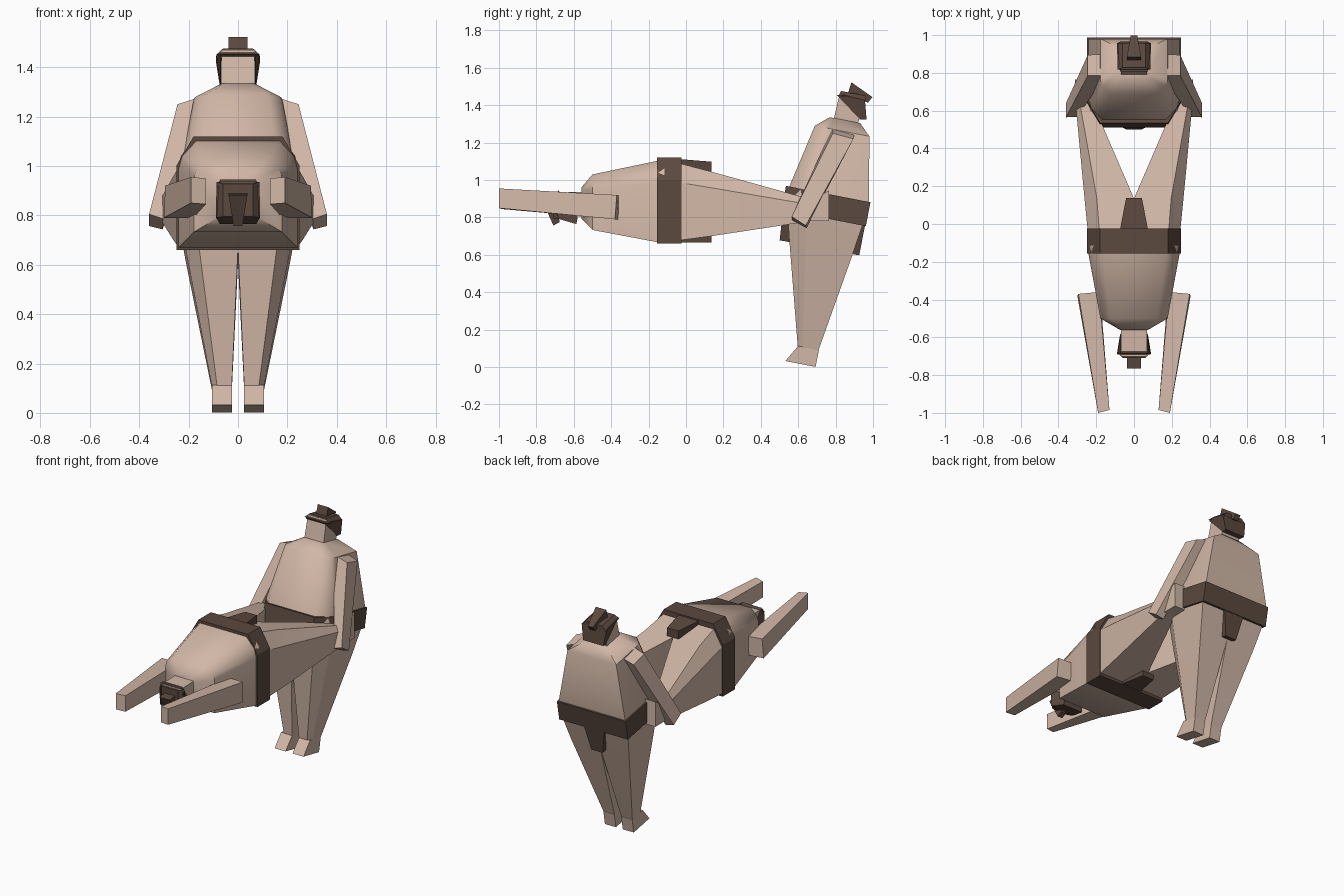
import bpy, bmesh, math

if "Cube" in bpy.data.objects:
    bpy.data.objects.remove(bpy.data.objects["Cube"])


def material(name, rgb):
    m = bpy.data.materials.new(name)
    m.diffuse_color = (*rgb, 1)
    m.use_nodes = True
    m.node_tree.nodes["Principled BSDF"].inputs["Base Color"].default_value = m.diffuse_color
    return m


SKIN = material("skin", (0.64, 0.475, 0.385))
DARK = material("dark brown", (0.105, 0.066, 0.049))


def loft(name, rings, mat, angle=0):
    """Skin a closed solid through rings of equal point count."""
    bm = bmesh.new()
    vs = [[bm.verts.new(p) for p in r] for r in rings]
    n = len(vs[0])
    for a, b in zip(vs, vs[1:]):
        for i in range(n):
            j = (i + 1) % n
            bm.faces.new((a[i], a[j], b[j], b[i]))
    bm.faces.new(vs[0])
    bm.faces.new(vs[-1])
    bmesh.ops.recalc_face_normals(bm, faces=bm.faces)
    me = bpy.data.meshes.new(name)
    bm.to_mesh(me)
    bm.free()
    me.materials.append(mat)
    ob = bpy.data.objects.new(name, me)
    bpy.context.collection.objects.link(ob)
    if angle:
        bpy.ops.object.select_all(action='DESELECT')
        ob.select_set(True)
        bpy.context.view_layer.objects.active = ob
        bpy.ops.object.shade_smooth_by_angle(angle=math.radians(angle))
    return ob


def standing(x, f, h):      # f = towards the chest, h = along the body
    a = math.radians(11)
    c, s = math.cos(a), math.sin(a)
    return (x, 0.585 - c * f + s * h, 0.022 + s * f + c * h)


def lying(x, f, h):
    return (x, 0.765 - h, 0.89 + f)


def rect(x0, x1, f0, f1):
    return [(x0, f0), (x1, f0), (x1, f1), (x0, f1)]


def belly(w, front, back, h):       # square back, rounded front
    half = [(w, back), (w, front * 0.45), (w * 0.94, front * 0.7), (w * 0.7, front)]
    return [(x, f, h) for x, f in half] + [(-x, f, h) for x, f in half[::-1]]


def figure(tag, T, thigh, foot_shift, arm_rings):
    def part(name, rings, mat, angle=0):
        return loft(tag + "_" + name, [[T(*p) for p in r] for r in rings], mat, angle)

    def slab(name, sections, mat):   # sections: half width, f0, f1, h
        part(name, [[(x, f, h) for x, f in rect(-w, w, a, b)] for w, a, b, h in sections], mat)

    # torso
    part("torso", [belly(0.245, 0.22, -0.22, 0.88), belly(0.24, 0.21, -0.22, 0.93),
                   belly(0.178, 0.14, -0.157, 1.265), belly(0.075, 0.07, -0.095, 1.325)], SKIN, 49)
    # belt with chamfered front corners and two flaps
    outline = [(0.25, -0.23), (0.25, 0.11), (0.18, 0.23), (-0.18, 0.23), (-0.25, 0.11), (-0.25, -0.23)]
    part("belt", [[(x, f, h) for x, f in outline] for h in (0.79, 0.92)], DARK)
    slab("front_flap", [(0.042, 0.12, 0.208, 0.628), (0.075, 0.16, 0.222, 0.80)], DARK)
    slab("back_flap", [(0.042, -0.225, -0.17, 0.63), (0.075, -0.225, -0.19, 0.80)], DARK)
    # head, hair and topknot
    slab("head", [(0.07, -0.085, 0.048, 1.31), (0.067, -0.085, 0.042, 1.465)], SKIN)
    hair = [[(-w, 0.056, 1.448), (-w, -0.09, 1.344), (-w, -0.125, 1.351), (-w, -0.097, 1.45),
             (-w, 0.02, 1.455)] for w in (0.09, -0.09)]
    for ring in hair:                # slimmer towards the brow and nape
        for i, k in enumerate((0.8, 0.78, 0.82, 1, 0.97)):
            x, f, h = ring[i]
            ring[i] = (x * k, f, h)
    part("hair", hair, DARK)
    slab("hair_crown", [(0.087, -0.1, 0.045, 1.448), (0.06, -0.095, 0.038, 1.474)], DARK)
    part("topknot", [[(-0.038, -0.0, 1.465), (0.038, -0.0, 1.465), (0.038, -0.008, 1.53), (-0.038, -0.008, 1.53)],
                     [(-0.018, -0.115, 1.44), (0.018, -0.115, 1.44), (0.018, -0.133, 1.474), (-0.018, -0.133, 1.474)]], DARK)

    for side, s in (("left", 1), ("right", -1)):
        # leg: chamfered thigh tapering to the ankle, then a foot
        def leg_ring(x0, x1, f0, f1, h):
            pts = [(x0, f0), (x1, f0), (x1, f0 + 0.75 * (f1 - f0)), (x0 + 0.75 * (x1 - x0), f1), (x0, f1)]
            return [(s * x, f, h) for x, f in pts]
        d = foot_shift
        part(side + "_leg", [leg_ring(0, 0.243, -0.215, 0.205, 0.82),
                             leg_ring(0, thigh, -0.19, 0.155, 0.63),
                             leg_ring(0.025 + d, 0.105 + d, -0.108, 0.005, 0.09)], SKIN, 25)
        part(side + "_foot", [[(s * (x + d), f, h) for x, f in rect(0.025, 0.105, -0.11, t)]
                              for t, h in ((0.003, 0.092), (0.055, 0.0))], SKIN)
        # arm, given directly in world space
        loft(tag + "_" + side + "_arm", [[(s * x, y, z) for x, y, z in r] for r in arm_rings], SKIN)


# standing wrestler, arms reaching down to the ankles of the other
figure("standing", standing, 0.21, 0.0, [
    [(0.15, 0.785, 1.28), (0.245, 0.785, 1.25), (0.245, 0.895, 1.22), (0.15, 0.9, 1.25)],
    [(0.3, 0.567, 0.785), (0.36, 0.565, 0.805), (0.36, 0.64, 0.757), (0.305, 0.645, 0.743)]])

# wrestler held level by the legs, arms flung past the head
figure("lying", lying, 0.262, 0.208, [
    [(0.18, -0.36, 0.79), (0.30, -0.38, 0.79), (0.295, -0.37, 0.92), (0.185, -0.36, 0.915)],
    [(0.13, -0.985, 0.845), (0.19, -1.0, 0.85), (0.19, -1.0, 0.955), (0.13, -0.985, 0.95)]])
